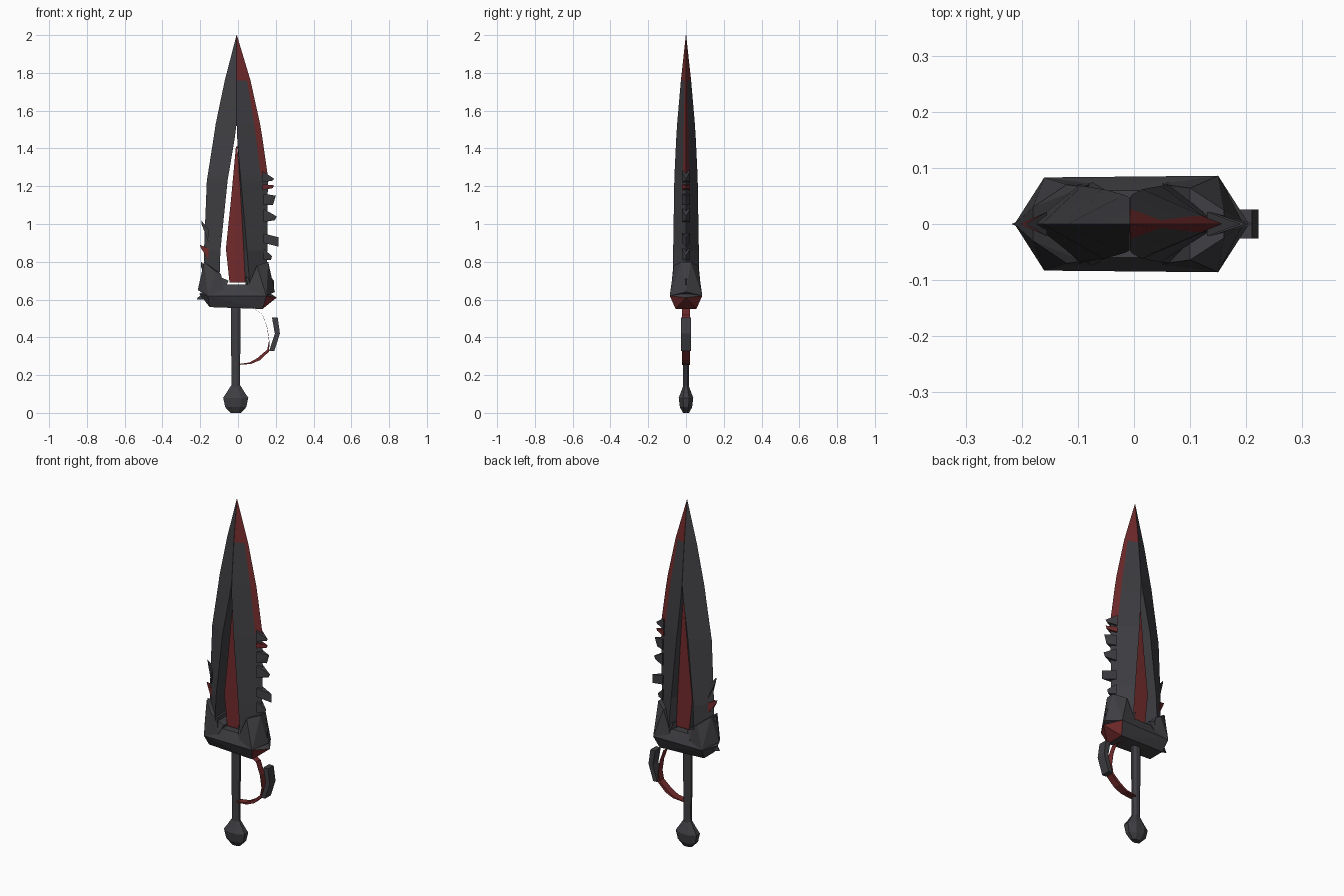
import bpy
import bmesh
from math import cos, sin, tau

cube = bpy.data.objects.get("Cube")
if cube:
    bpy.data.objects.remove(cube)


def material(name, color):
    m = bpy.data.materials.new(name)
    m.use_nodes = True
    m.diffuse_color = color
    m.node_tree.nodes["Principled BSDF"].inputs["Base Color"].default_value = color
    return m


DARK = material("charcoal steel", (0.05, 0.049, 0.056, 1))
RED = material("dark red", (0.17, 0.024, 0.025, 1))


def finish(name, bm, mats, rule=None):
    """Turn a bmesh into a flat-shaded object; rule picks the material index."""
    bmesh.ops.recalc_face_normals(bm, faces=bm.faces)
    bm.normal_update()
    if rule:
        for f in bm.faces:
            f.material_index = int(rule(f.calc_center_median(), f.normal))
    mesh = bpy.data.meshes.new(name)
    bm.to_mesh(mesh)
    bm.free()
    for m in mats:
        mesh.materials.append(m)
    obj = bpy.data.objects.new(name, mesh)
    bpy.context.collection.objects.link(obj)
    return obj


def loft(name, sections, mats, rule=None):
    """Join closed cross-sections of equal length and cap both ends."""
    bm = bmesh.new()
    rings = [[bm.verts.new(p) for p in s] for s in sections]
    n = len(rings[0])
    for a, b in zip(rings, rings[1:]):
        for i in range(n):
            j = (i + 1) % n
            bm.faces.new((a[i], a[j], b[j], b[i]))
    bm.faces.new(rings[0])
    bm.faces.new(rings[-1])
    return finish(name, bm, mats, rule)


def hull(name, half, mats, rule=None):
    """Convex solid from points mirrored across y = 0."""
    bm = bmesh.new()
    for p in {(x, s * y, z) for x, y, z in half for s in (-1, 1)}:
        bm.verts.new(p)
    res = bmesh.ops.convex_hull(bm, input=bm.verts)
    bmesh.ops.delete(bm, geom=[g for g in res["geom_interior"]
                               if isinstance(g, bmesh.types.BMVert)], context="VERTS")
    return finish(name, bm, mats, rule)


# Blade stations: height, right edge, left edge, right ridge, left ridge, half depth
STATIONS = [
    (0.64, 0.15, -0.175, 0.065, -0.10, 0.070),
    (0.86, 0.155, -0.18, 0.048, -0.093, 0.068),
    (1.23, 0.158, -0.165, 0.015, -0.055, 0.062),
    (1.26, 0.157, -0.16, 0.012, -0.05, 0.061),
    (1.45, 0.13, -0.13, -0.004, -0.018, 0.052),
    (1.53, 0.117, -0.118, -0.007, -0.008, 0.047),
    (1.76, 0.066, -0.07, -0.007, -0.008, 0.027),
    (2.0, -0.006, -0.008, -0.007, -0.007, 0.001),
]

# Left blade half: triangular section with an upright inner wall
loft("left_blade_half",
     [[(l, 0, z), (lr, -d, z), (lr, d, z)] for z, r, l, rr, lr, d in STATIONS], [DARK])


# Right blade half: bevelled cutting edge, ridge and an inner slope
def right_section(z, r, rr, d):
    bx, by = r + 0.25 * (rr - r), 0.25 * d
    ix = rr - max(0, 1.45 - z) * 0.03
    return [(r, 0, z), (bx, -by, z), (rr, -d, z), (ix, -d * 0.5, z),
            (ix, d * 0.5, z), (rr, d, z), (bx, by, z)]


def edge_rule(c, n):
    outer = max(s[1] for s in STATIONS if s[0] >= 1.26)
    return c.z > 1.27 and n.x > 0.2 and abs(c.y) < 0.01 and c.x < outer


loft("right_blade_half", [right_section(z, r, rr, d) for z, r, l, rr, lr, d in STATIONS],
     [DARK, RED], edge_rule)

# Red core plate with dark side walls
CORE = [(0.69, -0.045, 0.05), (0.87, -0.064, 0.038), (1.13, -0.037, 0.02), (1.41, -0.011, -0.004)]
loft("core_plate",
     [[(a, -0.034, z), (b, -0.034, z), (b, 0.034, z), (a, 0.034, z)] for z, a, b in CORE],
     [DARK, RED], lambda c, n: abs(n.y) > 0.7)

# Guard body, red underneath its right-hand end
hull("guard_body",
     [(-0.15, 0.05, 0.56), (0.13, 0.055, 0.55), (-0.16, 0.083, 0.62), (0.15, 0.086, 0.62),
      (-0.205, 0, 0.63), (0.205, 0, 0.61), (-0.11, 0.06, 0.68), (0.1, 0.06, 0.68)],
     [DARK, RED], lambda c, n: n.x > 0.3 and c.z < 0.612)

# Guard horns that clasp the blade root
hull("guard_horn_left",
     [(-0.213, 0, 0.65), (-0.16, 0.083, 0.62), (-0.18, 0.03, 0.8), (-0.09, 0.066, 0.735),
      (-0.12, 0.07, 0.75), (-0.075, 0.072, 0.65)], [DARK])
hull("guard_horn_right",
     [(0.195, 0, 0.64), (0.15, 0.086, 0.62), (0.16, 0.025, 0.8), (0.1, 0.064, 0.78),
      (0.07, 0.068, 0.71), (0.05, 0.072, 0.65)], [DARK])
for side, x in (("left", -0.075), ("right", 0.06)):
    hull("guard_claw_" + side,
         [(x - 0.02, 0.06, 0.72), (x + 0.025, 0.06, 0.7), (x, 0.075, 0.65), (x, 0.03, 0.66)], [DARK])


# Teeth: base x, base bottom and top, then upper and lower tip
def tooth(name, x, z0, z1, tip_a, tip_b, mat):
    hull(name, [(x, 0.022, z0), (x, 0.022, z1), (tip_a[0], 0, tip_a[1]),
                (tip_b[0], 0, tip_b[1])], [mat])


TEETH = [
    (0.13, 1.22, 1.28, (0.19, 1.24), (0.185, 1.23), DARK),
    (0.13, 1.18, 1.21, (0.19, 1.205), (0.185, 1.19), RED),
    (0.135, 1.10, 1.16, (0.2, 1.15), (0.185, 1.1), DARK),
    (0.135, 1.01, 1.08, (0.205, 1.04), (0.195, 1.02), DARK),
    (0.135, 0.9, 0.95, (0.215, 0.93), (0.215, 0.88), DARK),
    (0.135, 0.81, 0.87, (0.18, 0.83), (0.175, 0.81), DARK),
    (0.14, 0.68, 0.76, (0.19, 0.7), (0.19, 0.66), DARK),
    (-0.155, 0.9, 0.97, (-0.195, 1.02), (-0.193, 1.0), DARK),
    (-0.155, 0.81, 0.87, (-0.202, 0.89), (-0.195, 0.87), RED),
    (-0.16, 0.7, 0.77, (-0.197, 0.8), (-0.195, 0.77), DARK),
    (-0.17, 0.6, 0.65, (-0.218, 0.6), (-0.213, 0.61), DARK),
]
for i, t in enumerate(TEETH):
    tooth(f"tooth_{i + 1}", *t)


# Handle and pommel: flattened eight-sided turnings
def turned(name, profile, cx, flat):
    loft(name, [[(cx + r * cos(tau * (k + 0.5) / 8), flat * r * sin(tau * (k + 0.5) / 8), z)
                 for k in range(8)] for r, z in profile], [DARK])


turned("handle", [(0.026, 0.11), (0.024, 0.2), (0.027, 0.38), (0.028, 0.57)], -0.012, 0.68)
turned("pommel", [(0.03, 0), (0.06, 0.03), (0.072, 0.08), (0.05, 0.11), (0.027, 0.145)], -0.012, 0.58)

# Knuckle strap: a ribbon seen edge-on from the front
STRAP = [(0.07, 0.56, 0.001), (0.13, 0.52, 0.001), (0.155, 0.45, 0.001), (0.165, 0.38, 0.001),
         (0.16, 0.33, 0.005), (0.11, 0.285, 0.006), (0.065, 0.263, 0.004), (0, 0.256, 0.002)]
loft("knuckle_strap",
     [[(x - t, -0.02, z + t), (x + t, -0.02, z - t), (x + t, 0.02, z - t), (x - t, 0.02, z + t)]
      for x, z, t in STRAP], [RED])

# Knuckle plate outside the strap
PLATE = [(0.18, 0.21, 0.505), (0.195, 0.222, 0.42), (0.165, 0.192, 0.328)]
loft("knuckle_plate",
     [[(a, -0.026, z), (b, -0.026, z), (b, 0.026, z), (a, 0.026, z)] for a, b, z in PLATE], [DARK])
